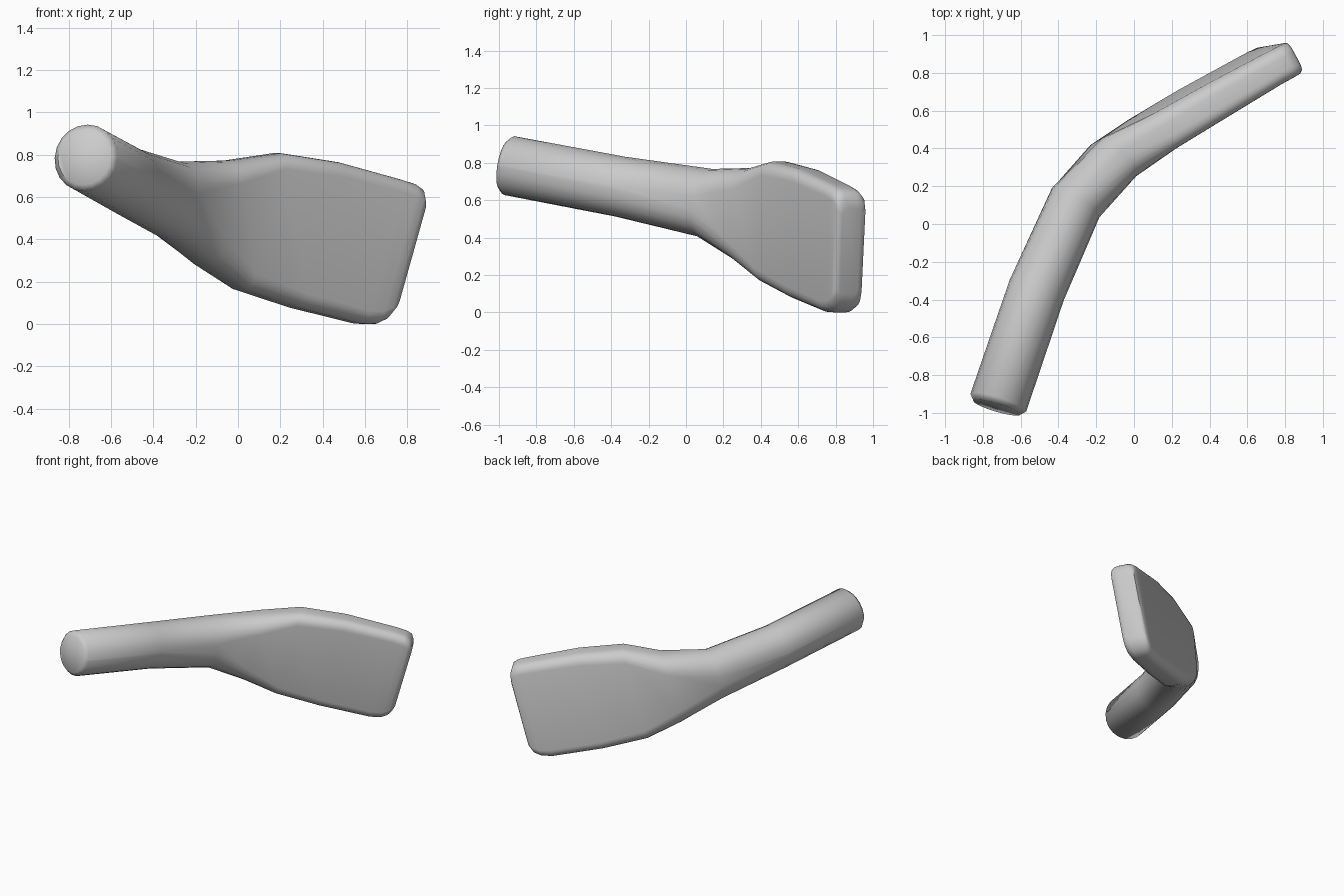
import bpy, bmesh, math
from mathutils import Vector

if "Cube" in bpy.data.objects:
    bpy.data.objects.remove(bpy.data.objects["Cube"])

# Stations along the stick:
# centre x, centre y, z bottom, z top, half thickness, corner radius, shear, lean
STATIONS = [
    (-0.726, -0.972, 0.66, 0.92, 0.13, 0.13, 0.17, 0.0),
    (-0.718, -0.945, 0.63, 0.945, 0.155, 0.155, 0.17, 0.0),
    (-0.515, -0.35, 0.515, 0.835, 0.153, 0.153, 0.17, 0.0),
    (-0.31, 0.11, 0.405, 0.77, 0.147, 0.147, 0.20, 0.0),
    (-0.11, 0.335, 0.28, 0.775, 0.135, 0.11, 0.27, 0.05),
    (0.095, 0.475, 0.165, 0.81, 0.110, 0.075, 0.27, 0.09),
    (0.36, 0.635, 0.08, 0.767, 0.103, 0.065, 0.27, 0.09),
    (0.66, 0.808, 0.005, 0.685, 0.093, 0.06, 0.27, 0.09),
    (0.725, 0.843, 0.003, 0.665, 0.092, 0.06, 0.27, 0.09),
    (0.765, 0.864, 0.025, 0.64, 0.09, 0.055, 0.27, 0.09),
    (0.785, 0.874, 0.065, 0.595, 0.085, 0.05, 0.27, 0.09),
    (0.792, 0.878, 0.095, 0.56, 0.06, 0.04, 0.27, 0.09),
]


def rounded_rect(w, h, r, steps=5):
    """Closed outline with half sizes w, h and corner radius r."""
    pts = []
    for k, (sx, sy) in enumerate([(1, 1), (-1, 1), (-1, -1), (1, -1)]):
        for i in range(steps + 1):
            a = math.pi / 2 * (k + i / steps)
            pts.append((sx * (w - r) + r * math.cos(a),
                        sy * (h - r) + r * math.sin(a)))
    return pts


# Loft the round handle into the flat blade
bm = bmesh.new()
rings = []
for i, (x, y, z0, z1, w, r, shear, lean) in enumerate(STATIONS):
    here = Vector((x, y))
    dirs = []
    if i > 0:
        dirs.append((here - Vector(STATIONS[i - 1][:2])).normalized())
    if i < len(STATIONS) - 1:
        dirs.append((Vector(STATIONS[i + 1][:2]) - here).normalized())
    t = sum(dirs, Vector((0, 0))).normalized()
    n = Vector((-t.y, t.x))
    zc, h = (z0 + z1) / 2, (z1 - z0) / 2
    ring = []
    for u, v in rounded_rect(w, h, min(r, w, h)):
        p = here + t * (shear * v) + n * (u - lean * v)
        ring.append(bm.verts.new((p.x, p.y, zc + v)))
    rings.append(ring)

count = len(rings[0])
for a, b in zip(rings, rings[1:]):
    for j in range(count):
        k = (j + 1) % count
        bm.faces.new((a[j], a[k], b[k], b[j]))
bm.faces.new(list(reversed(rings[0])))
bm.faces.new(rings[-1])
bmesh.ops.remove_doubles(bm, verts=bm.verts, dist=0.0005)
bmesh.ops.recalc_face_normals(bm, faces=bm.faces)

# Stand on the ground
low = min(v.co.z for v in bm.verts)
bmesh.ops.translate(bm, verts=bm.verts, vec=(0, 0, -low))

mesh = bpy.data.meshes.new("stick_with_blade")
bm.to_mesh(mesh)
bm.free()
stick = bpy.data.objects.new("stick_with_blade", mesh)
bpy.context.collection.objects.link(stick)
bpy.context.view_layer.objects.active = stick
stick.select_set(True)
bpy.ops.object.shade_smooth_by_angle(angle=math.radians(50))
